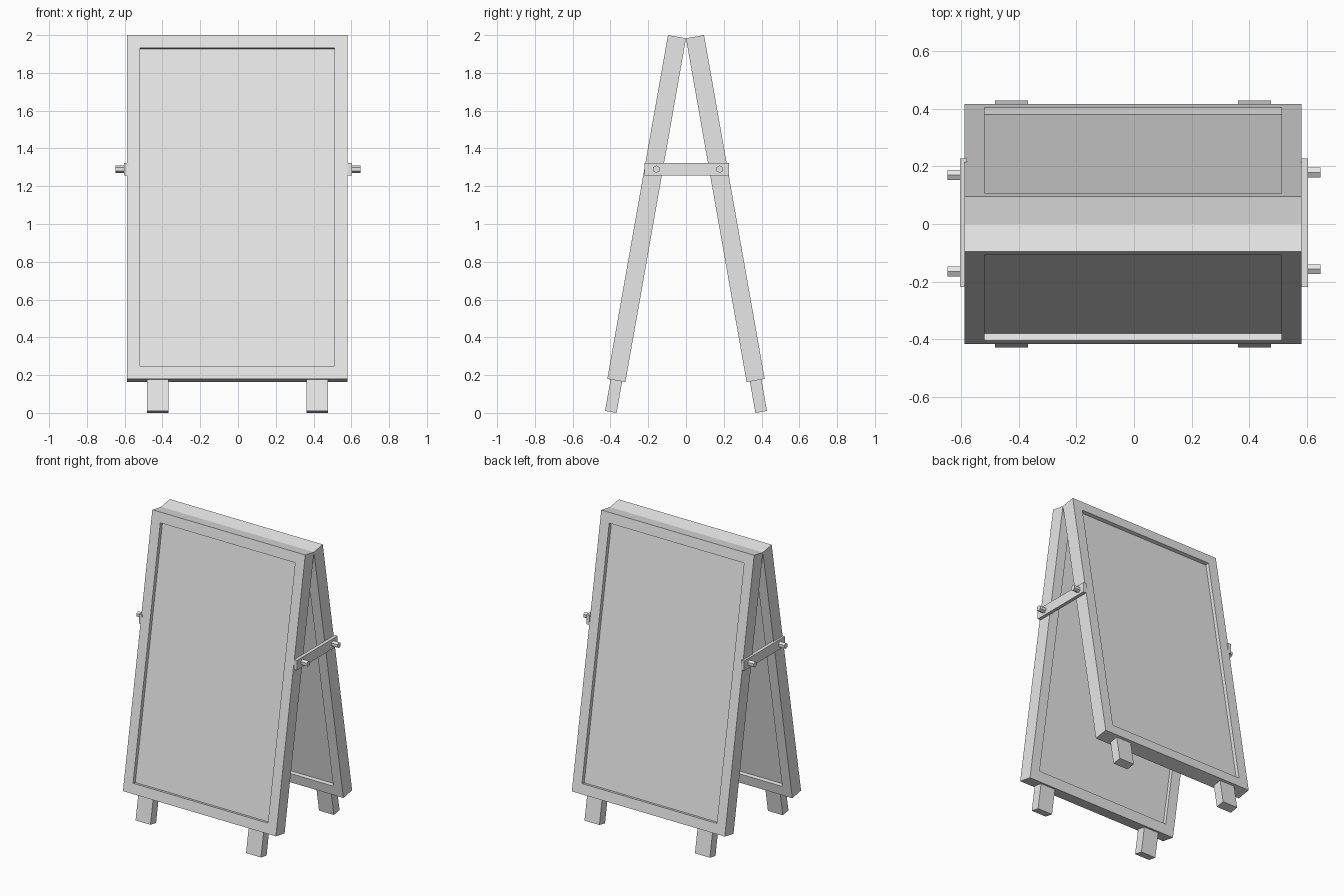
import bpy, bmesh
from math import radians, pi
from mathutils import Matrix, Vector

cube = bpy.data.objects.get("Cube")
if cube:
    bpy.data.objects.remove(cube, do_unlink=True)

grey = bpy.data.materials.new("plain_grey")
grey.use_nodes = True
grey.diffuse_color = (0.8, 0.8, 0.8, 1)
grey.node_tree.nodes["Principled BSDF"].inputs["Base Color"].default_value = (0.8, 0.8, 0.8, 1)

WIDTH, THICK, LENGTH = 1.168, 0.097, 1.848
BORDER, RECESS, TILT = 0.0975, 0.0255, radians(10)
SHIFT = -0.0035
APEX = 1.983


def finish(name, bm, matrix=Matrix()):
    bmesh.ops.recalc_face_normals(bm, faces=bm.faces)
    mesh = bpy.data.meshes.new(name)
    bm.to_mesh(mesh)
    bm.free()
    mesh.materials.append(grey)
    obj = bpy.data.objects.new(name, mesh)
    bpy.context.collection.objects.link(obj)
    obj.matrix_world = matrix
    return obj


def box(size, center):
    bm = bmesh.new()
    bmesh.ops.create_cube(bm, size=1)
    bmesh.ops.scale(bm, vec=size, verts=bm.verts)
    bmesh.ops.translate(bm, vec=center, verts=bm.verts)
    return bm


# Two leaning boards that meet at the apex
for side, turn in (("front", 0), ("back", pi)):
    lean = (Matrix.Translation((SHIFT, 0, APEX))
            @ Matrix.Rotation(turn, 4, "Z") @ Matrix.Rotation(-TILT, 4, "X"))

    # Board with a recessed panel on each face
    bm = box((WIDTH, THICK, LENGTH), (0, -THICK / 2, -LENGTH / 2))
    bm.normal_update()
    for face in [f for f in bm.faces if abs(f.normal.y) > 0.9]:
        inward = -face.normal.copy()
        bmesh.ops.inset_region(bm, faces=[face], thickness=BORDER)
        rim = bmesh.ops.extrude_face_region(bm, geom=[face])
        verts = [v for v in rim["geom"] if isinstance(v, bmesh.types.BMVert)]
        bmesh.ops.translate(bm, vec=inward * RECESS, verts=verts)
        if face.is_valid:
            bmesh.ops.delete(bm, geom=[face], context="FACES_ONLY")
    finish(side + "_board", bm, lean)

    # Short feet under the board
    for x, hand in ((-0.422, "a"), (0.422, "b")):
        foot = box((0.114, 0.062, 0.169), (x, -THICK / 2, -LENGTH - 0.0845))
        finish(f"{side}_foot_{hand}", foot, lean)

# Side braces with hexagonal pins
for s, hand in ((1, "left"), (-1, "right")):
    brace = box((0.024, 0.445, 0.068), (s * 0.591, 0.004, 1.29))
    finish(hand + "_brace", brace)
    for y, end in ((-0.161, "front"), (0.174, "back")):
        bm = bmesh.new()
        bmesh.ops.create_cone(bm, cap_ends=True, segments=6,
                              radius1=0.02, radius2=0.02, depth=0.056)
        place = (Matrix.Translation((s * 0.62, y + s * 0.004, 1.29))
                 @ Matrix.Rotation(pi / 2, 4, "Y") @ Matrix.Rotation(pi / 2, 4, "Z"))
        finish(f"{hand}_{end}_pin", bm, place)
